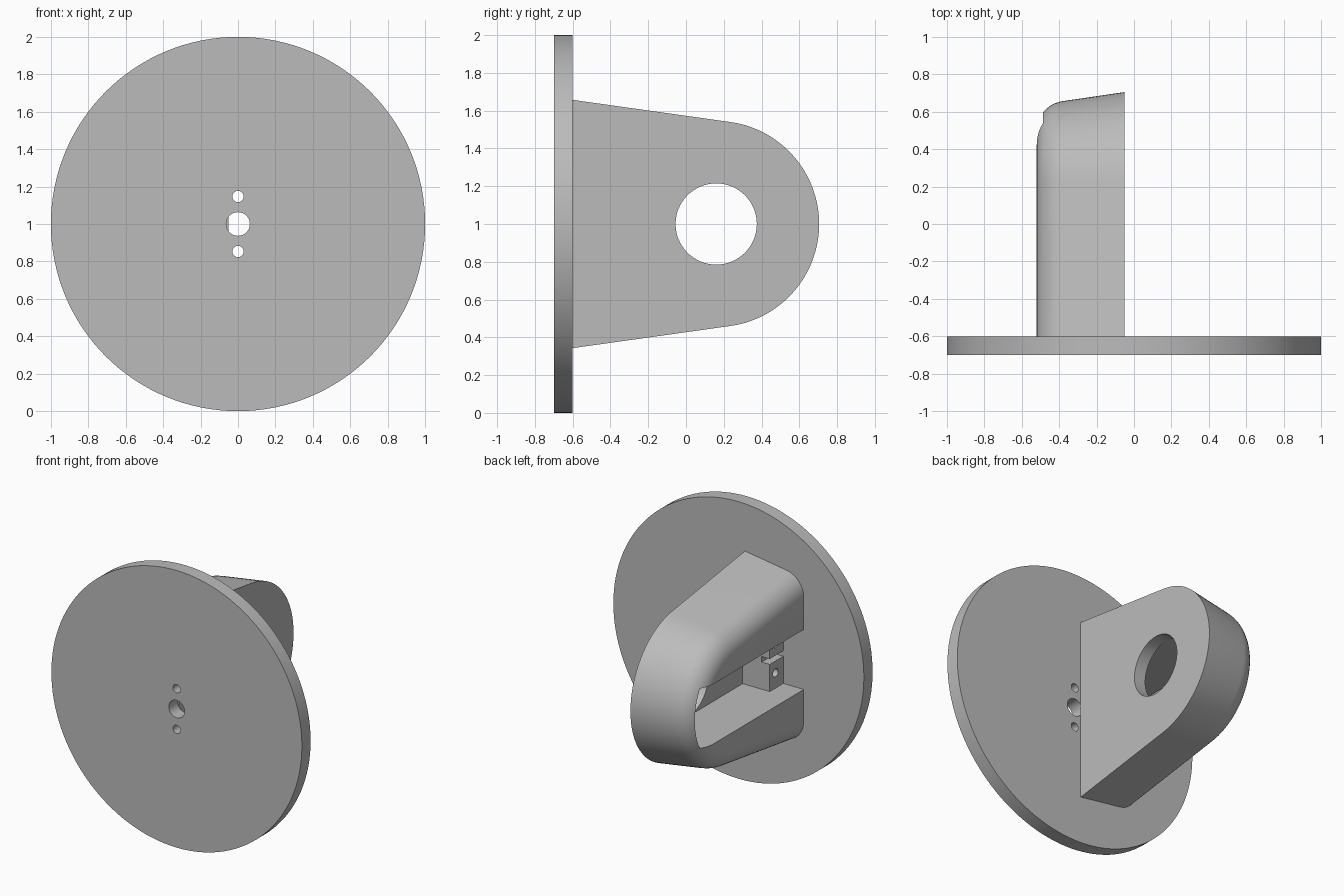
import bpy
import bmesh
from math import sin, cos, radians, sqrt, asin, pi
from mathutils import Matrix, Vector

cube = bpy.data.objects.get("Cube")
if cube:
    bpy.data.objects.remove(cube, do_unlink=True)

grey = bpy.data.materials.new("plain grey")
grey.use_nodes = True
colour = (0.5, 0.5, 0.5, 1)
grey.diffuse_color = colour
grey.node_tree.nodes["Principled BSDF"].inputs["Base Color"].default_value = colour

MID = 1.0        # height of the axis
PIVOT = 0.16     # y of the rounded end's centre
BACK = -0.6      # rear face of the disc
DRAFT = radians(8)
SLOT = 0.216     # half height of the slot


def finish(name, bm):
    bmesh.ops.recalc_face_normals(bm, faces=bm.faces)
    mesh = bpy.data.meshes.new(name)
    bm.to_mesh(mesh)
    bm.free()
    mesh.materials.append(grey)
    ob = bpy.data.objects.new(name, mesh)
    bpy.context.collection.objects.link(ob)
    return ob


def loft(name, rings):
    """Skin a list of equal-length point loops and cap both ends."""
    bm = bmesh.new()
    loops = [[bm.verts.new(p) for p in ring] for ring in rings]
    n = len(loops[0])
    for a, b in zip(loops, loops[1:]):
        for i in range(n):
            j = (i + 1) % n
            bm.faces.new((a[i], a[j], b[j], b[i]))
    bm.faces.new(loops[0])
    bm.faces.new(loops[-1])
    return finish(name, bm)


def box(name, low, high):
    low, high = Vector(low), Vector(high)
    bm = bmesh.new()
    bmesh.ops.create_cube(bm, size=1, matrix=Matrix.Translation((low + high) / 2)
                          @ Matrix.Diagonal((*(high - low), 1)))
    return finish(name, bm)


def rod(name, centre, radius, length, axis, segments=48):
    bm = bmesh.new()
    turn = Matrix.Rotation(pi / 2, 4, "X" if axis == "Y" else "Y")
    bmesh.ops.create_cone(bm, cap_ends=True, segments=segments, radius1=radius,
                          radius2=radius, depth=length,
                          matrix=Matrix.Translation(centre) @ turn)
    return finish(name, bm)


def cut(ob, cutters):
    for cutter in cutters:
        mod = ob.modifiers.new("cut", "BOOLEAN")
        mod.operation = "DIFFERENCE"
        mod.solver = "EXACT"
        mod.object = cutter
        bpy.context.view_layer.objects.active = ob
        bpy.ops.object.modifier_apply(modifier=mod.name)
        bpy.data.objects.remove(cutter, do_unlink=True)


def smooth(ob):
    bpy.ops.object.select_all(action="DESELECT")
    ob.select_set(True)
    bpy.context.view_layer.objects.active = ob
    bpy.ops.object.shade_smooth_by_angle(angle=radians(25))


# Round plate with three holes
disc = rod("disc_plate", (0, -0.655, MID), 1, 0.1, "Y", 128)
disc.data.transform(Matrix.Translation((0, 0.005, 0)))
cut(disc, [rod("plate_hole", (0, -0.65, MID + z), r, 0.3, "Y")
           for z, r in ((0, 0.063), (0.147, 0.03), (-0.147, 0.03))])


# Tapered arm with a rounded end and a filleted outer edge
def arm_ring(x, radius):
    base = (radius - (BACK - PIVOT) * sin(DRAFT)) / cos(DRAFT)
    ring = [(x, BACK, MID + base)]
    for i in range(41):
        a = (pi / 2 - DRAFT) * (1 - i / 20)
        ring.append((x, PIVOT + radius * cos(a), MID + radius * sin(a)))
    ring.append((x, BACK, MID - base))
    return ring


rings = [arm_ring(-0.05, 0.545)]
for i in range(11):
    a = DRAFT + (pi / 2 - DRAFT) * i / 10
    rings.append(arm_ring(-0.36 - 0.16 * sin(a), 0.338 + 0.16 * cos(a)))
arm = loft("arm_housing", rings)


# Slot along the arm, ending in a shallow arc, and the round side opening
def slot_ring(x):
    ring = [(x, BACK - 0.1, MID + SLOT)]
    limit = asin(SLOT / 0.435)
    for i in range(17):
        a = limit * (1 - i / 8)
        ring.append((x, PIVOT + 0.435 * cos(a), MID + 0.435 * sin(a)))
    ring.append((x, BACK - 0.1, MID - SLOT))
    return ring


cut(arm, [loft("slot_cutter", [slot_ring(-0.141), slot_ring(-0.7)]),
          rod("opening_cutter", (-0.1, PIVOT, MID), 0.215, 0.3, "X", 64)])

# Split mounting block inside the slot
block = box("mounting_block", (-0.357, BACK, MID - SLOT),
            (-0.141, BACK + 0.155, MID + SLOT))
cut(block, [box("slit_cutter", (-0.5, BACK - 0.1, MID - 0.02),
                (-0.293, BACK + 0.3, MID + 0.02))]
    + [rod("screw_hole", (-0.3, BACK + 0.088, MID + z), 0.03, 0.25, "X", 32)
       for z in (0.105, -0.105)])

for part in (disc, arm, block):
    smooth(part)
